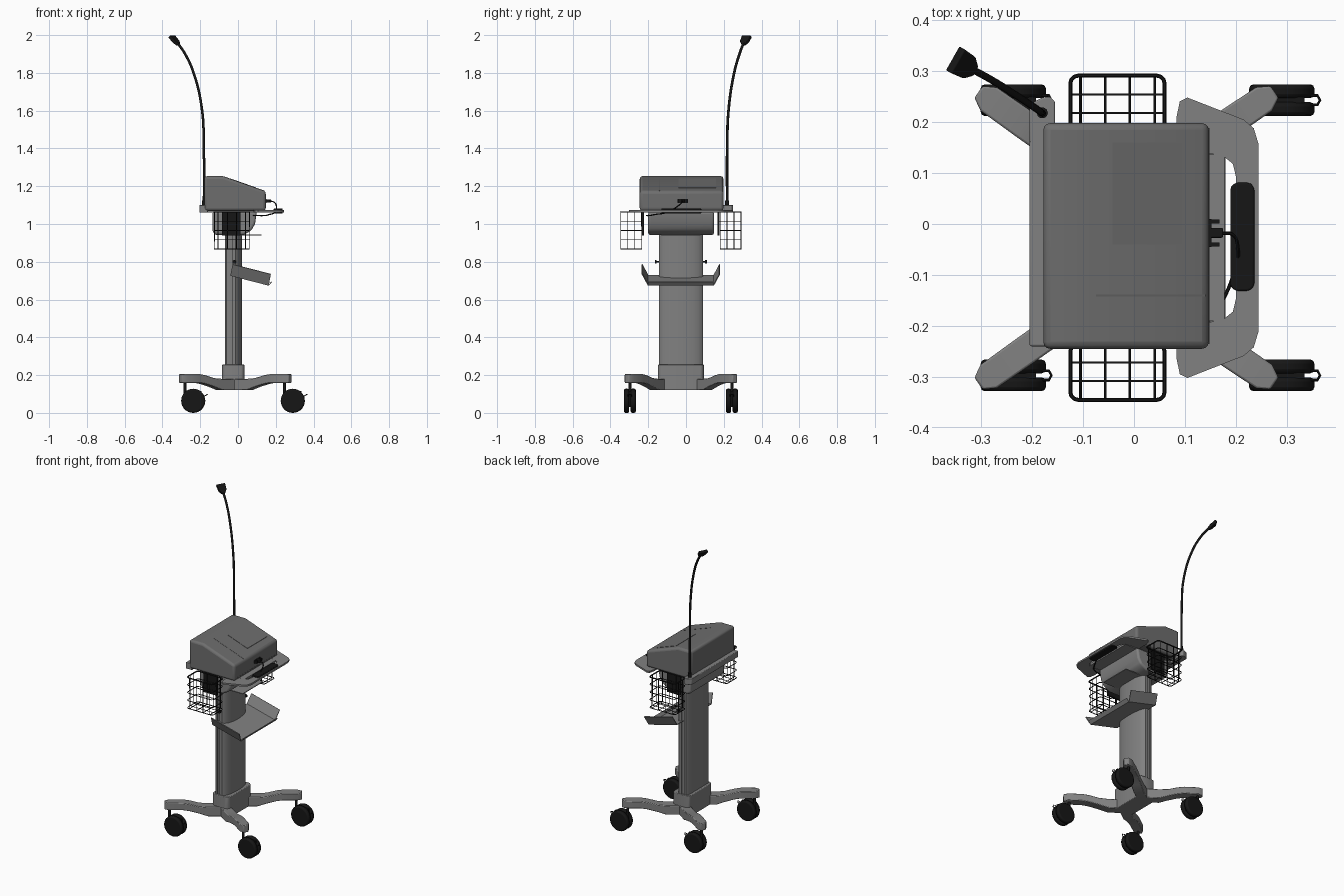
import bpy, bmesh, math
from mathutils import Vector

old = bpy.data.objects.get("Cube")
if old:
    bpy.data.objects.remove(old, do_unlink=True)


def material(name, v):
    m = bpy.data.materials.new(name)
    m.use_nodes = True
    m.diffuse_color = (v, v, v, 1)
    m.node_tree.nodes["Principled BSDF"].inputs["Base Color"].default_value = (v, v, v, 1)
    return m


GREY = material("cart_grey", 0.22)
CASE = material("case_grey", 0.155)
PANEL = material("panel_grey", 0.13)
BLACK = material("black_plastic", 0.008)
YC = -0.027  # centre line of the cart


def activate(ob):
    bpy.ops.object.select_all(action='DESELECT')
    ob.select_set(True)
    bpy.context.view_layer.objects.active = ob


def finish(name, bm, mat, bevel=0, segments=3, smooth=True):
    bmesh.ops.recalc_face_normals(bm, faces=bm.faces)
    me = bpy.data.meshes.new(name)
    bm.to_mesh(me)
    bm.free()
    ob = bpy.data.objects.new(name, me)
    bpy.context.collection.objects.link(ob)
    me.materials.append(mat)
    activate(ob)
    if smooth:
        bpy.ops.object.shade_smooth_by_angle(angle=math.radians(35))
    if bevel:
        mod = ob.modifiers.new("bevel", 'BEVEL')
        mod.width, mod.segments = bevel, segments
    return ob


def prism(name, pts, axis, lo, hi, mat, **kw):
    """Extrude a flat outline along an axis."""
    place = {'x': lambda a, b, c: (c, a, b),
             'y': lambda a, b, c: (a, c, b),
             'z': lambda a, b, c: (a, b, c)}[axis]
    bm = bmesh.new()
    face = bm.faces.new([bm.verts.new(place(a, b, lo)) for a, b in pts])
    ext = bmesh.ops.extrude_face_region(bm, geom=[face])
    shift = Vector(place(0, 0, hi - lo))
    bmesh.ops.translate(bm, vec=shift, verts=[v for v in ext["geom"] if isinstance(v, bmesh.types.BMVert)])
    return finish(name, bm, mat, **kw)


def box(name, x, y, z, mat, **kw):
    return prism(name, [(x[0], y[0]), (x[1], y[0]), (x[1], y[1]), (x[0], y[1])], 'z', z[0], z[1], mat, **kw)


def tube(name, paths, r, mat, closed=False, smooth=False, sides=1):
    """Round wires along one or more paths."""
    cu = bpy.data.curves.new(name, 'CURVE')
    cu.dimensions = '3D'
    cu.bevel_depth, cu.bevel_resolution, cu.use_fill_caps = r, sides, True
    for pts in paths:
        sp = cu.splines.new('BEZIER' if smooth else 'POLY')
        points = sp.bezier_points if smooth else sp.points
        points.add(len(pts) - 1)
        for p, co in zip(points, pts):
            if smooth:
                p.co = co
                p.handle_left_type = p.handle_right_type = 'AUTO'
            else:
                p.co = (*co, 1)
        sp.use_cyclic_u = closed
    ob = bpy.data.objects.new(name, cu)
    bpy.context.collection.objects.link(ob)
    cu.materials.append(mat)
    activate(ob)
    bpy.ops.object.convert(target='MESH')
    bpy.ops.object.shade_smooth_by_angle(angle=math.radians(50))
    return bpy.context.object


def rounded(x0, x1, y0, y1, r, n=3):
    pts = []
    for i, (cx, cy) in enumerate([(x1 - r, y1 - r), (x0 + r, y1 - r), (x0 + r, y0 + r), (x1 - r, y0 + r)]):
        for k in range(n + 1):
            a = math.pi / 2 * (i + k / n)
            pts.append((cx + r * math.cos(a), cy + r * math.sin(a)))
    return pts


# Column with a bowed front and grooved sides
half = [(0.02, 0.02), (0.016, 0.06), (0.008, 0.09), (-0.003, 0.11), (-0.012, 0.117),
        (-0.03, 0.117), (-0.03, 0.109), (-0.048, 0.109), (-0.048, 0.117), (-0.06, 0.115), (-0.07, 0.1)]
outline = [(x, YC + y) for x, y in half] + [(x, YC - y) for x, y in reversed(half)]
prism("column", outline, 'z', 0.2, 1.0, GREY)
prism("base_hub", rounded(-0.085, 0.035, YC - 0.122, YC + 0.122, 0.025), 'z', 0.12, 0.255, GREY, bevel=0.004)

# Arched legs and twin-wheel casters
for side_x, xe, wx in (("right", -0.285, -0.237), ("left", 0.255, 0.29)):
    for side_y, s in (("front", -1), ("back", 1)):
        tag = side_y + "_" + side_x
        start = Vector((-0.035 if xe < 0 else -0.005, YC + s * 0.095))
        end = Vector((xe, YC + s * 0.272))
        d = (end - start).normalized()
        n = Vector((-d.y, d.x))
        bm = bmesh.new()
        rings = []
        for t, z, w in ((0, 0.15, 0.03), (0.25, 0.15, 0.03), (0.42, 0.161, 0.03), (0.6, 0.176, 0.029),
                        (0.72, 0.182, 0.029), (1, 0.182, 0.028), (1.08, 0.182, 0.014)):
            h = 0.03 if t < 0.3 else 0.023
            c = start.lerp(end, t)
            rings.append([bm.verts.new((*(c + n * w * a), z + h * b)) for a, b in ((-1, -1), (1, -1), (1, 1), (-1, 1))])
        for r0, r1 in zip(rings, rings[1:]):
            for i in range(4):
                bm.faces.new((r0[i], r0[i - 1], r1[i - 1], r1[i]))
        bm.faces.new(rings[0])
        bm.faces.new(rings[-1])
        finish("leg_" + tag, bm, GREY, bevel=0.004, segments=2)
        wy = YC + s * 0.27
        disc = [(wx + 0.064 * math.cos(k * math.pi / 14), 0.064 + 0.064 * math.sin(k * math.pi / 14)) for k in range(28)]
        for k in (-1, 1):
            ys = sorted((wy + k * 0.004, wy + k * 0.031))
            prism(f"caster_wheel_{tag}_{'a' if k < 0 else 'b'}", disc, 'y', ys[0], ys[1], BLACK, bevel=0.008, segments=2)
        box("caster_body_" + tag, (wx - 0.045, wx + 0.045), (wy - 0.006, wy + 0.006), (0.03, 0.115), BLACK)
        sx = wx - 0.044
        tube("caster_stem_" + tag, [[(sx, wy, 0.06), (sx, wy, 0.175)]], 0.008, BLACK, sides=3)
        loop = [(wx + 0.05 + a, wy + b, 0.083 + a * 0.6) for a, b in
                ((0, -0.009), (0.02, -0.009), (0.025, 0), (0.02, 0.009), (0, 0.009))]
        tube("caster_brake_" + tag, [loop], 0.003, BLACK)

# Tilted document tray with flared wings
bm = bmesh.new()
section = [(-0.23, 1), (-0.2, 0), (0.146, 0), (0.176, 1)]
rows = [[bm.verts.new((x + 0.012 * h, y, z + 0.058 * h)) for y, h in section]
        for x, z in ((-0.04, 0.73), (0.162, 0.678))]
for i in range(3):
    bm.faces.new((rows[0][i], rows[0][i + 1], rows[1][i + 1], rows[1][i]))
lip = [bm.verts.new((0.176, v.co.y, 0.696)) for v in rows[1][1:3]]
bm.faces.new((rows[1][1], rows[1][2], lip[1], lip[0]))
tray = finish("document_tray", bm, GREY, smooth=False)
tray.modifiers.new("thickness", 'SOLIDIFY').thickness = 0.005
for name, s in (("front", -1), ("back", 1)):
    ys = [YC + s * 0.112, YC + s * 0.128, YC + s * 0.138]
    tube("knob_stem_" + name, [[(-0.02, ys[0], 0.8), (-0.02, ys[1], 0.8)]], 0.005, BLACK)
    tube("knob_" + name, [[(-0.02, ys[1], 0.8), (-0.02, ys[2], 0.8)]], 0.01, BLACK, sides=3)

# Head casing below the platform
prism("head_casing", [(-0.135, 1.065), (-0.135, 0.96), (-0.12, 0.942), (0.03, 0.942), (0.07, 0.965),
                      (0.09, 1.0), (0.1, 1.065)], 'y', -0.2, 0.148, GREY, bevel=0.02)
box("casing_lip", (0.02, 0.125), (-0.13, 0.076), (0.939, 0.944), GREY)

# Platform, rear rail, mast bracket and handle frame
box("platform", (-0.19, 0.178), (-0.19, 0.136), (1.06, 1.073), GREY)
box("rear_rail", (-0.205, -0.16), (-0.24, 0.17), (1.06, 1.1), GREY, bevel=0.004)
prism("mast_bracket", [(-0.205, 0.16), (-0.155, 0.16), (-0.155, 0.24), (-0.165, 0.25), (-0.18, 0.248), (-0.205, 0.235)],
      'z', 1.06, 1.1, GREY, bevel=0.003)
arm = [(0.083, 0.235), (0.09, 0.268), (0.105, 0.275), (0.215, 0.232), (0.235, 0.215), (0.244, 0.185)]
inner = [(0.2, 0.12), (0.194, 0.145), (0.178, 0.158), (0.14, 0.168), (0.083, 0.17)]
frame = [(x, YC + y) for x, y in arm] + [(x, YC - y) for x, y in reversed(arm)]
frame += [(x, YC - y) for x, y in reversed(inner)] + [(x, YC + y) for x, y in inner]
prism("handle_frame", frame, 'z', 1.062, 1.073, GREY)
prism("handle_grip", rounded(0.189, 0.236, -0.131, 0.081, 0.014), 'z', 1.056, 1.082, BLACK, bevel=0.007)

# Recorder case with sloping top
prism("recorder_case", [(-0.178, 1.07), (0.147, 1.07), (0.147, 1.173), (-0.08, 1.253), (-0.178, 1.253)],
      'y', -0.245, 0.198, CASE, bevel=0.014)


def slope(x):
    return 1.253 - (x + 0.08) * 0.08 / 0.227


def slope_plate(name, x0, x1, y0, y1, t, mat):
    prism(name, [(x0, slope(x0) - 0.002), (x1, slope(x1) - 0.002), (x1, slope(x1) + t), (x0, slope(x0) + t)],
          'y', y0, y1, mat)


slope_plate("screen_lid", -0.042, 0.095, -0.04, 0.16, 0.002, CASE)
slope_plate("lid_seam", -0.075, 0.14, -0.142, -0.138, 0.001, PANEL)
box("front_seam", (0.145, 0.148), (-0.235, 0.188), (1.084, 1.087), PANEL)

# Side connector and its cable
box("connector_plate", (0.146, 0.152), (-0.045, 0.01), (1.112, 1.132), BLACK)
for i, y in enumerate((-0.04, 0.005)):
    box(f"connector_clip_{i}", (0.148, 0.168), (y - 0.004, y + 0.004), (1.115, 1.13), BLACK)
box("connector_plug", (0.148, 0.175), (-0.027, -0.008), (1.113, 1.131), BLACK, bevel=0.003)
tube("cable", [[(0.172, -0.018, 1.122), (0.192, -0.02, 1.115), (0.204, -0.05, 1.09), (0.195, -0.1, 1.062),
                (0.165, -0.165, 1.05), (0.145, -0.19, 1.045), (0.08, -0.21, 1.045)]], 0.0035, BLACK, smooth=True)

# Wire baskets with mounting plates
X0, X1, Z0, Z1 = -0.125, 0.06, 0.867, 1.064
for name, s in (("front", -1), ("back", 1)):
    near, far = YC + s * 0.208, YC + s * 0.318
    y0, y1 = min(near, far), max(near, far)
    ring = rounded(X0, X1, y0, y1, 0.015)
    tube(f"basket_{name}_rim", [[(x, y, Z1) for x, y in ring]], 0.004, BLACK, closed=True)
    tube(f"basket_{name}_rings", [[(x, y, Z0 + k * (Z1 - Z0) / 4) for x, y in ring] for k in range(4)],
         0.0025, BLACK, closed=True)
    wires = []
    for k in range(4):
        x = -0.105 + k * 0.0485
        wires.append([(x, y0, Z1), (x, y0, Z0), (x, y1, Z0), (x, y1, Z1)])
    for k in (1, 2):
        y = y0 + k * (y1 - y0) / 3
        wires.append([(X0, y, Z1), (X0, y, Z0), (X1, y, Z0), (X1, y, Z1)])
    tube(f"basket_{name}_wires", wires, 0.0025, BLACK)
    py = YC + s * 0.2
    box(f"basket_{name}_mount", (-0.085, 0.012), (py - 0.005, py + 0.005), (0.938, 1.066), BLACK)

# Gooseneck mast with a flat clamp head
tube("mast_socket", [[(-0.18, 0.218, 1.09), (-0.18, 0.218, 1.125)]], 0.011, BLACK, sides=3)
tube("mast", [[(-0.18, 0.218, 1.08), (-0.181, 0.218, 1.4), (-0.19, 0.225, 1.6), (-0.235, 0.255, 1.8),
               (-0.28, 0.283, 1.9), (-0.322, 0.306, 1.962)]], 0.007, BLACK, smooth=True, sides=3)
head = prism("mast_head", [(-0.01, 0), (0.01, 0), (0.024, 0.02), (0.027, 0.06), (-0.027, 0.06), (-0.024, 0.02)],
             'y', -0.009, 0.009, BLACK, bevel=0.003)
aim = Vector((-0.6, 0.34, 0.72)).normalized()
head.rotation_mode = 'QUATERNION'
head.rotation_quaternion = aim.to_track_quat('Z', 'Y')
head.location = (-0.315, 0.302, 1.95)
